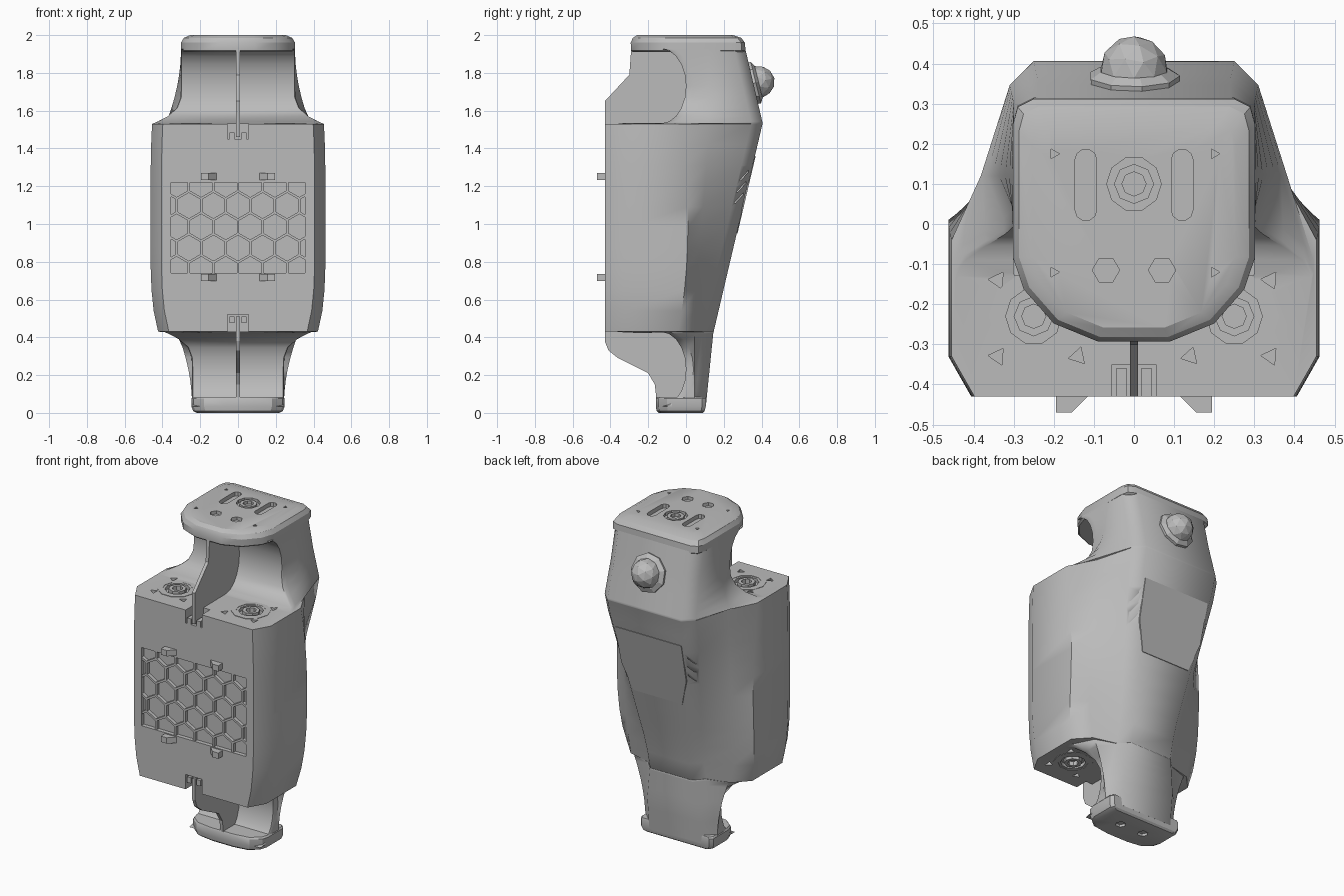
import bpy, bmesh, math
from mathutils import Vector

if "Cube" in bpy.data.objects:
    bpy.data.objects.remove(bpy.data.objects["Cube"])

grey = bpy.data.materials.new("casing grey")
grey.use_nodes = True
grey.diffuse_color = (0.5, 0.5, 0.5, 1)
grey.node_tree.nodes["Principled BSDF"].inputs["Base Color"].default_value = grey.diffuse_color


def finish(name, bm):
    bmesh.ops.recalc_face_normals(bm, faces=bm.faces)
    mesh = bpy.data.meshes.new(name)
    bm.to_mesh(mesh)
    bm.free()
    mesh.materials.append(grey)
    ob = bpy.data.objects.new(name, mesh)
    bpy.context.collection.objects.link(ob)
    return ob


def select(ob):
    bpy.ops.object.select_all(action='DESELECT')
    ob.select_set(True)
    bpy.context.view_layer.objects.active = ob


def smooth(ob, angle):
    select(ob)
    bpy.ops.object.shade_smooth_by_angle(angle=math.radians(angle))


def bridge(bm, a, b):
    n = len(a)
    for i in range(n):
        j = (i + 1) % n
        bm.faces.new((a[i], a[j], b[j], b[i]))


def loft(name, rings):
    """Skin a list of equal-length point rings and close both ends."""
    bm = bmesh.new()
    loops = [[bm.verts.new(p) for p in ring] for ring in rings]
    for a, b in zip(loops, loops[1:]):
        bridge(bm, a, b)
    bm.faces.new(loops[0])
    bm.faces.new(loops[-1])
    return finish(name, bm)


def prism(name, pts, lo, hi, axis):
    place = {'x': lambda p, q, d: (d, p, q),
             'y': lambda p, q, d: (p, d, q),
             'z': lambda p, q, d: (p, q, d)}[axis]
    return loft(name, [[place(p, q, d) for p, q in pts] for d in (lo, hi)])


def box(name, x0, x1, y0, y1, z0, z1):
    return prism(name, [(x0, y0), (x1, y0), (x1, y1), (x0, y1)], z0, z1, 'z')


def circle(cx, cy, r, n, turn=0.0):
    return [(cx + r * math.cos(turn + math.tau * i / n),
             cy + r * math.sin(turn + math.tau * i / n)) for i in range(n)]


def ring(name, cx, cy, r_out, r_in, z0, z1, n=10):
    bm = bmesh.new()
    rims = [[bm.verts.new((x, y, z)) for x, y in circle(cx, cy, r, n)]
            for r, z in ((r_out, z0), (r_out, z1), (r_in, z1), (r_in, z0))]
    for k in range(4):
        bridge(bm, rims[k], rims[(k + 1) % 4])
    return finish(name, bm)


def cut(target, cutters):
    for c in cutters:
        mod = target.modifiers.new("cut", 'BOOLEAN')
        mod.operation, mod.solver, mod.object = 'DIFFERENCE', 'EXACT', c
        select(target)
        bpy.ops.object.modifier_apply(modifier=mod.name)
        bpy.data.objects.remove(c)


def mirrored(half):
    return half + [(-x, y) for x, y in reversed(half)]


def back(z):
    return 0.13 + (z - 0.36) * 0.235


def section(z, front, side0, side1, flank, bx, by):
    half = [front, side0, side1, flank, (bx, by - 0.06), (bx - 0.06, by)]
    return [(x, y, z) for x, y in mirrored(half)]


# Casing: narrow neck, wide body and head spine skinned as one shell
def hollow(z_mid, toward, width, flare, bx, bx_body, by, rise, my):
    """Sections of a neck with an arched front, flaring toward the body."""
    rows = []
    for i in range(11):
        a = math.pi * (i / 10 - 0.5)
        u = math.sin(a)
        t = max(0, toward * u)
        w, y = width + flare * t ** 3.5, -0.13 * (1 - math.cos(a))
        flank = (width + 0.08 * ((1 + toward * u) / 2) ** 2, my)
        rows.append(section(z_mid + 0.197 * u, (w - .004, y), (w, y + .01), (w, y + .04),
                            flank, bx + (bx_body - bx) * t, by + rise * u))
    return rows


def body(z):
    u = (z - 0.98) / 0.55
    k = min(1, max(0, (z - 0.6) / 0.85))
    x = 0.463 - (0.04 if u < 0 else 0.008) * u ** 4
    return section(z, (x - .057, -.43), (x, -.33), (x, .01 - .05 * u * u),
                   (.37 - (.03 * u ** 4 if u < 0 else 0), .05 + .07 * k), .2 + .11 * k, back(z))


casing = loft("casing",
              hollow(.231, 1, .243, .147, .235, .205, .125, .02, .045)
              + [body(0.43 + 1.1 * i / 10) for i in range(11)]
              + hollow(1.73, -1, .302, .146, .3, .31, .36, -.046, .12))

# Screw pits and sockets on both shelves, vents on the rear flanks
cutters = [box("panel recess", -.355, .355, -.5, -.405, .74, 1.22)]
for z0, z1 in ((1.45, 1.6), (0.35, 0.52)):
    cutters.append(box("fin slot", -.055, .055, -.5, -.35, z0, z1))
for side in (-1, 1):
    for z in (1.53, 0.43):
        lo, hi = z - .02, z + .02
        cutters.append(prism("socket", circle(side * .25, -.23, .07, 10), lo, hi, 'z'))
        for x, y in ((.34, -.14), (.34, -.33), (.14, -.33)):
            cutters.append(prism("pit", circle(side * x, y, .024, 3, x * 9), lo, hi, 'z'))
    for z in (1.14, 1.2, 1.26):
        y, x = back(z) - .03, side * (.205 + (z - .9) * .15)
        slit = [(y - .03, z - .03), (y - .022, z - .03), (y + .02, z + .015), (y + .02, z + .025)]
        cutters.append(prism("slit", slit, x - .04, x + .04, 'x'))
cut(casing, cutters)
smooth(casing, 50)


# End caps with rounded fronts
def cap(name, half, levels):
    pts = mirrored(half)
    return loft(name, [[(x * s, y * s + dy, z) for x, y in pts] for z, s, dy in levels])


head = cap("head_cap", [(.09, -.29), (.2, -.245), (.275, -.16), (.302, -.08),
                        (.302, .25), (.29, .295), (.25, .315)],
           [(1.91, .97, 0), (1.918, 1, 0), (1.96, 1, -.003), (1.985, .95, -.006), (2, .84, -.015)])
holes = [prism("dial", circle(0, .1, .068, 10), 1.98, 2.1, 'z')]
for side in (-1, 1):
    slot = circle(side * .12, .16, .027, 10)[:6] + circle(side * .12, .035, .027, 10, math.pi)[:6]
    holes.append(prism("slot", slot, 1.975, 2.1, 'z'))
    holes.append(prism("port", circle(side * .07, -.115, .034, 6), 1.98, 2.1, 'z'))
    for y in (.175, -.12):
        holes.append(prism("screw", circle(side * .2, y, .014, 3), 1.985, 2.1, 'z'))
cut(head, holes)
smooth(head, 30)
ring("dial_ring", 0, .1, .05, .03, 1.97, 1.998, 8)

foot = cap("foot_cap", [(.08, -.16), (.18, -.145), (.235, -.1), (.247, -.06), (.247, .085), (.23, .105)],
           [(.085, .97, 0), (.075, 1, 0), (.035, 1, 0), (.01, .96, -.002), (0, .88, -.004)])
cut(foot, [prism("port", circle(x, -.02, .03, 6), -.1, .015, 'z') for x in (-.08, .08)])
smooth(foot, 30)

# Thin centre fins bridging the two hollows
prism("upper_fin", [(.05, 1.93), (-.29, 1.93), (-.3, 1.79), (-.43, 1.65),
                    (-.43, 1.46), (.05, 1.46)], -.01, .01, 'x')
prism("lower_fin", [(.05, .05), (-.155, .06), (-.165, .15), (-.2, .21), (-.36, .29),
                    (-.41, .33), (-.43, .38), (-.43, .51), (.05, .51)], -.01, .01, 'x')

# Mirrored fittings: fin clamps, shelf sockets, front latches
for side, word in ((-1, "right"), (1, "left")):
    for z, up, level in ((1.53, 1, "upper"), (.43, -1, "lower")):
        box(f"{level}_clamp_{word}", *sorted((side * .018, side * .045)), -.43, -.36,
            z - up * .08, z - up * .045)
        ring(f"{level}_socket_rim_{word}", side * .25, -.23, .112, .085, z - up * .01, z + up * .004)
        ring(f"{level}_socket_core_{word}", side * .25, -.23, .05, .03, z - up * .03, z + up * .006, 8)
        mid = .984 + up * .268
        wedge = [(side * x, y) for x, y in ((.07, -.42), (.115, -.43), (.155, -.47),
                                            (.195, -.47), (.195, -.42))]
        prism(f"{level}_latch_{word}", wedge, mid - .018, mid + .018, 'z')

# Honeycomb grille, trimmed to the front recess
bm = bmesh.new()
pitch = 0.13
R = pitch / math.sqrt(3)
for row in range(-3, 4):
    for col in range(-4, 5):
        cx, cz = (col + 0.5 * (row % 2 == 0)) * pitch, .985 + row * R * 1.5
        rims = [[bm.verts.new((x, y, z)) for x, z in circle(cx, cz, r, 6, math.pi / 6)]
                for r, y in ((R, -.426), (R * .9, -.426), (R * .9, -.4))]
        for a, b in zip(rims, rims[1:]):
            bridge(bm, a, b)
for s in (-1, 1):
    for co, no in (((s * .355, 0, 0), (s, 0, 0)), ((0, 0, .98 + s * .24), (0, 0, s))):
        bmesh.ops.bisect_plane(bm, geom=bm.verts[:] + bm.edges[:] + bm.faces[:],
                               plane_co=co, plane_no=no, clear_outer=True)
bmesh.ops.remove_doubles(bm, verts=bm.verts, dist=0.0005)
finish("honeycomb_grille", bm)

# Rear access plate lying on the sloping back
outline = mirrored([(.225, 1.36), (.22, 1.12), (.165, .95)])
loft("rear_plate", [[(x, back(z) + d, z) for x, z in outline] for d in (-.004, .004)])

# Rear knob: faceted dome on a flared collar, tilted with the head's back
tilt = Vector((0, 0, 1)).rotation_difference(Vector((0, .97, .24)))
base = Vector((0, .355, 1.745))
loft("knob_collar", [[base + tilt @ Vector((x, y, h)) for x, y in circle(0, 0, r, 9)]
                     for h, r in ((-.02, .112), (.015, .115), (.03, .09), (.03, .08))])
bm = bmesh.new()
bmesh.ops.create_icosphere(bm, subdivisions=2, radius=.086)
for v in bm.verts:
    v.co = base + tilt @ (v.co + Vector((0, 0, .03)))
finish("knob_dome", bm)
